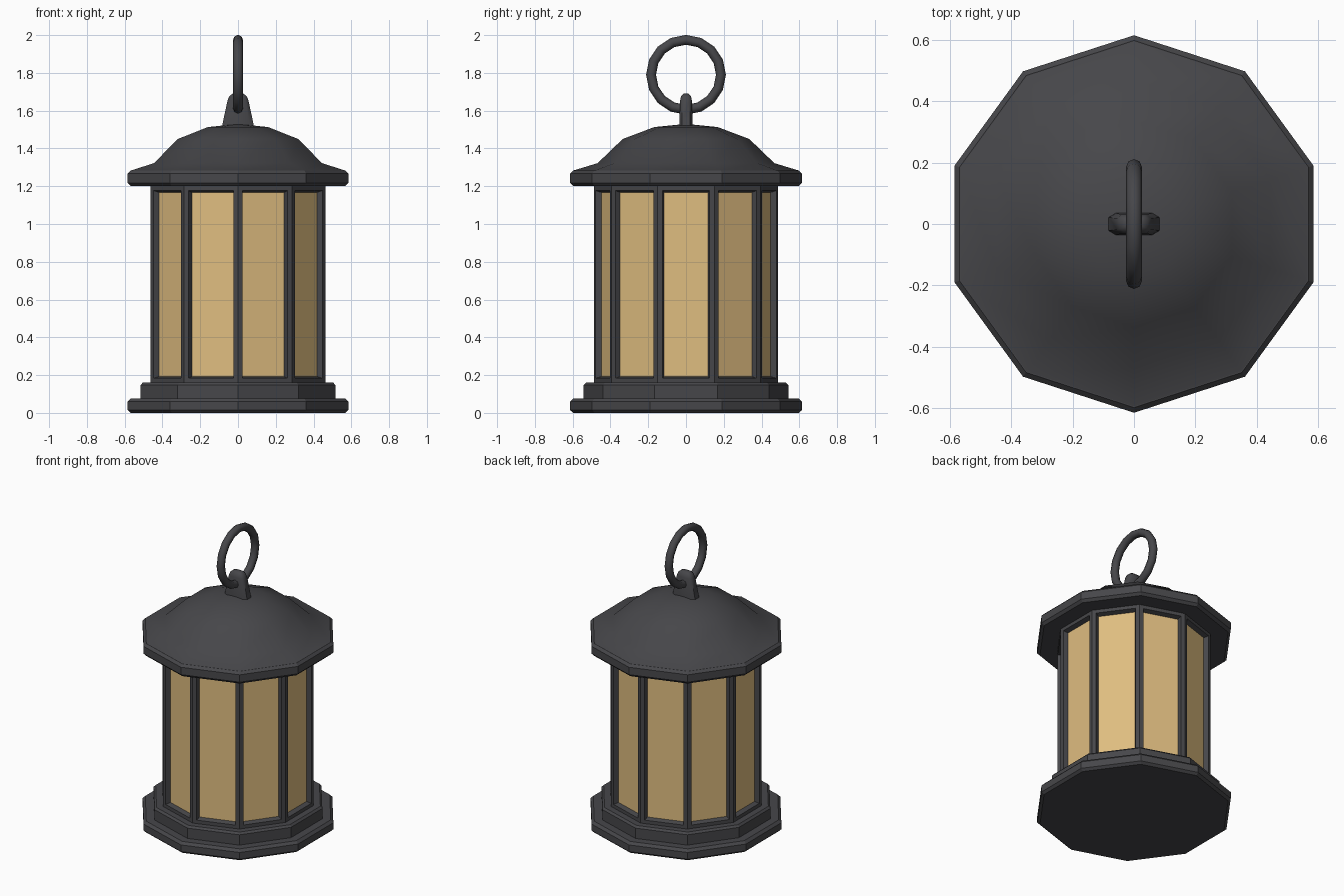
import bpy, bmesh, math

if "Cube" in bpy.data.objects:
    bpy.data.objects.remove(bpy.data.objects["Cube"])

SIDES = 10


def material(name, rgb):
    m = bpy.data.materials.new(name)
    m.diffuse_color = (*rgb, 1)
    m.use_nodes = True
    m.node_tree.nodes["Principled BSDF"].inputs["Base Color"].default_value = m.diffuse_color
    return m


metal = material("dark_metal", (0.062, 0.062, 0.068))
glass = material("amber_glass", (0.74, 0.51, 0.215))


def finish(bm, name, mats, smooth=None):
    bmesh.ops.recalc_face_normals(bm, faces=bm.faces[:])
    me = bpy.data.meshes.new(name)
    bm.to_mesh(me)
    bm.free()
    for m in mats:
        me.materials.append(m)
    ob = bpy.data.objects.new(name, me)
    bpy.context.collection.objects.link(ob)
    if smooth:
        bpy.ops.object.select_all(action='DESELECT')
        ob.select_set(True)
        bpy.context.view_layer.objects.active = ob
        bpy.ops.object.shade_smooth_by_angle(angle=math.radians(smooth))
    return ob


def lathe(profile, apex=None):
    """Ten-sided solid from (radius, z) rings; returns bmesh and side faces."""
    bm = bmesh.new()
    rings = []
    for r, z in profile:
        angles = [math.pi / 2 + 2 * math.pi * i / SIDES for i in range(SIDES)]
        rings.append([bm.verts.new((r * math.cos(a), r * math.sin(a), z)) for a in angles])
    sides = []
    for a, b in zip(rings, rings[1:]):
        for i in range(SIDES):
            j = (i + 1) % SIDES
            sides.append(bm.faces.new((a[i], a[j], b[j], b[i])))
    bm.faces.new(rings[0][::-1])
    if apex is None:
        bm.faces.new(rings[-1])
    else:
        top = bm.verts.new((0, 0, apex))
        for i in range(SIDES):
            bm.faces.new((rings[-1][i], rings[-1][(i + 1) % SIDES], top))
    return bm, sides


# stepped base
bm, _ = lathe([(0.597, 0), (0.614, 0.015), (0.614, 0.06), (0.597, 0.077)])
finish(bm, "base_plate", [metal])
bm, _ = lathe([(0.543, 0.07), (0.543, 0.147), (0.53, 0.16)])
finish(bm, "base_step", [metal])

# body with recessed glass panes
bm, sides = lathe([(0.487, 0.158), (0.487, 1.202)])
bmesh.ops.recalc_face_normals(bm, faces=bm.faces[:])
bmesh.ops.inset_individual(bm, faces=sides, thickness=0.036, depth=0)
bmesh.ops.inset_individual(bm, faces=sides, thickness=0.013, depth=-0.03)
for f in sides:
    f.material_index = 1
finish(bm, "lantern_body", [metal, glass])

# roof brim and dome
bm, _ = lathe([(0.597, 1.2), (0.614, 1.217), (0.614, 1.267), (0.597, 1.284)])
finish(bm, "roof_brim", [metal])
bm, _ = lathe([(0.597, 1.283), (0.468, 1.322), (0.335, 1.45), (0.168, 1.513)], apex=1.53)
finish(bm, "roof_dome", [metal], smooth=40)

# tapered hanger lug: chamfered rectangles stacked upward
bm = bmesh.new()
loops = []
for w, d, z in [(0.086, 0.036, 1.50), (0.08, 0.035, 1.54), (0.055, 0.031, 1.655),
                (0.046, 0.026, 1.677), (0.028, 0.013, 1.69)]:
    cx, cy = w * 0.28, d * 0.4
    pts = [(w, -d + cy), (w, d - cy), (w - cx, d), (-w + cx, d),
           (-w, d - cy), (-w, -d + cy), (-w + cx, -d), (w - cx, -d)]
    loops.append([bm.verts.new((x, y, z)) for x, y in pts])
for a, b in zip(loops, loops[1:]):
    for i in range(8):
        j = (i + 1) % 8
        bm.faces.new((a[i], a[j], b[j], b[i]))
bm.faces.new(loops[0][::-1])
bm.faces.new(loops[-1])
finish(bm, "hanger_lug", [metal], smooth=50)

# hanging ring in the side plane
bpy.ops.mesh.primitive_torus_add(major_segments=16, minor_segments=8,
                                 major_radius=0.185, minor_radius=0.026,
                                 location=(0, 0, 1.79), rotation=(0, math.pi / 2, 0))
ring = bpy.context.object
ring.name = "hanging_ring"
ring.data.materials.append(metal)
bpy.ops.object.shade_smooth_by_angle(angle=math.radians(50))
